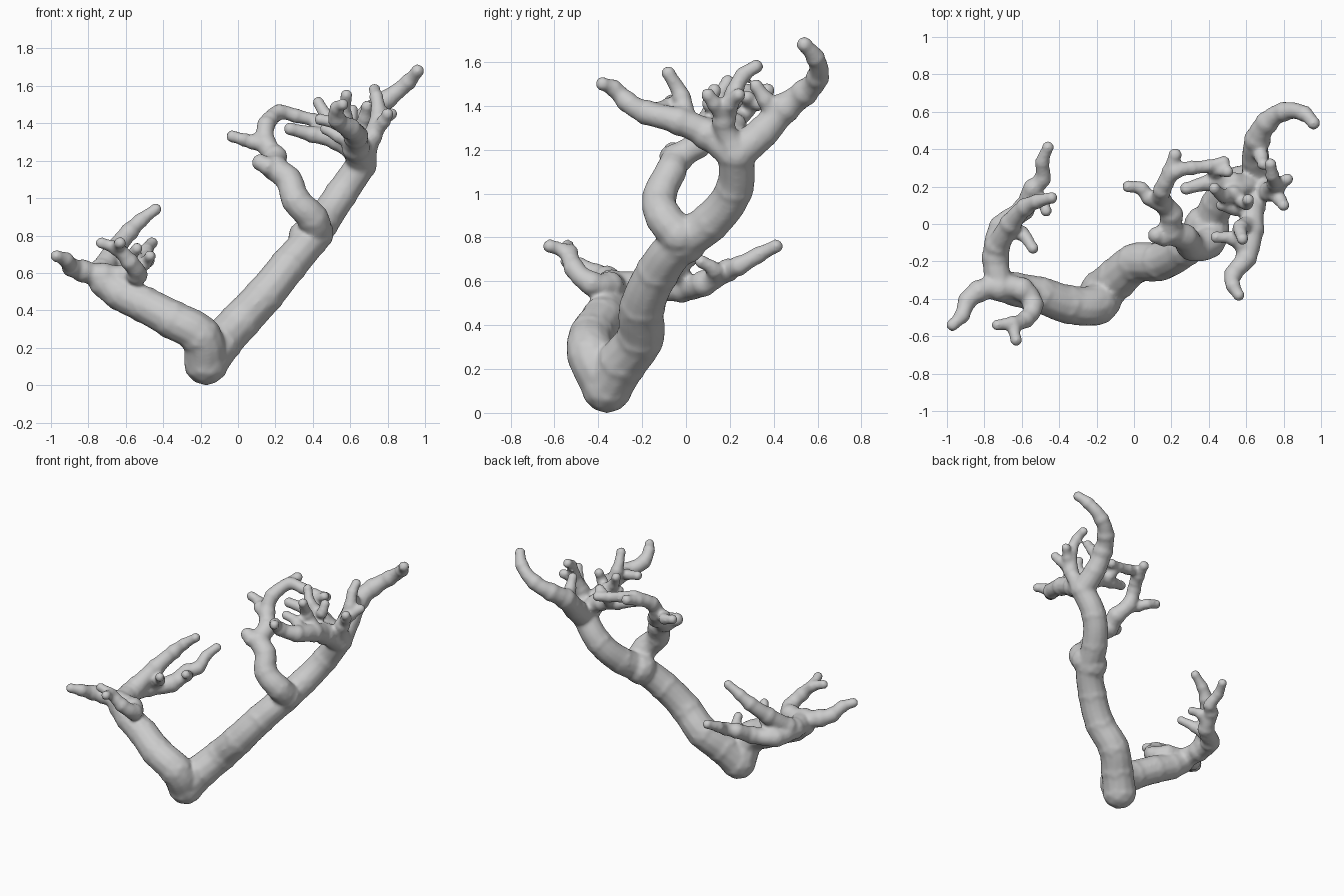
import bpy, bmesh
from mathutils import Matrix, Vector

curve = bpy.data.curves.new("branch_paths", 'CURVE')
curve.dimensions = '3D'
curve.bevel_depth = 1.0
curve.bevel_resolution = 4
curve.resolution_u = 6
curve.use_fill_caps = True
balls = [(Vector((.375, -.01, .785)), .112)]  # swollen joint where the trunk forks


def limb(r0, r1, *pts):
    """One tapering branch through the given points, with knobbly joints and round ends."""
    s = curve.splines.new('BEZIER')
    s.bezier_points.add(len(pts) - 1)
    for i, (bp, p) in enumerate(zip(s.bezier_points, pts)):
        r = r0 + (r1 - r0) * i / (len(pts) - 1)
        bp.co = p
        bp.radius = r
        bp.handle_left_type = bp.handle_right_type = 'AUTO'
        balls.append((Vector(p), r * (1.06 if r > .07 else 1.15)))


# main trunk, rising to the right
limb(.116, .082, (-.17, -.36, .12), (-.09, -.29, .23), (.01, -.21, .34), (.14, -.2, .48), (.27, -.13, .64),
     (.38, -.03, .77), (.45, .11, .87), (.55, .22, 1.02), (.66, .23, 1.18))
# low limb to the left
limb(.116, .085, (-.17, -.36, .12), (-.2, -.43, .26), (-.35, -.43, .35), (-.5, -.38, .43), (-.63, -.35, .49),
     (-.71, -.33, .55))
# left limb: outer twig
limb(.065, .031, (-.72, -.33, .58), (-.83, -.36, .61), (-.89, -.41, .63), (-.92, -.49, .67), (-.97, -.54, .69))
# left limb: front forked twig
limb(.068, .029, (-.72, -.34, .58), (-.6, -.35, .58), (-.54, -.43, .59), (-.58, -.51, .66), (-.65, -.53, .73),
     (-.73, -.54, .76))
limb(.035, .03, (-.61, -.53, .7), (-.64, -.56, .74), (-.63, -.62, .76))
# left limb: rear branch and its twigs
limb(.075, .03, (-.72, -.33, .57), (-.74, -.18, .58), (-.71, -.02, .57), (-.59, .08, .59), (-.54, .19, .65),
     (-.49, .24, .67), (-.49, .33, .72), (-.46, .41, .76))
limb(.063, .03, (-.73, -.12, .61), (-.66, 0, .72), (-.58, .09, .82), (-.52, .12, .88), (-.44, .14, .94))
limb(.047, .029, (-.69, -.01, .6), (-.6, -.05, .66), (-.54, -.13, .73))
limb(.042, .029, (-.57, .1, .6), (-.5, .13, .65), (-.47, .07, .69))

# middle branch curling forward off the trunk
limb(.09, .033, (.42, -.03, .81), (.4, -.1, .89), (.31, -.12, .99), (.27, -.07, 1.1), (.2, -.04, 1.16),
     (.2, .05, 1.22), (.15, .12, 1.29), (.15, .18, 1.39), (.19, .28, 1.44), (.22, .37, 1.47))
limb(.052, .042, (.22, -.04, 1.15), (.16, -.07, 1.17), (.12, -.06, 1.19))
limb(.044, .031, (.16, .1, 1.28), (.08, .14, 1.3), (.04, .19, 1.31), (-.03, .2, 1.33))
limb(.042, .032, (.17, .22, 1.42), (.22, .28, 1.46), (.31, .3, 1.44), (.4, .31, 1.42), (.48, .33, 1.41))

# crown: rear sweeping branch
limb(.082, .033, (.66, .23, 1.18), (.65, .35, 1.28), (.66, .45, 1.39), (.71, .54, 1.46), (.8, .6, 1.53),
     (.91, .59, 1.62), (.96, .54, 1.68))
# crown: forward branch and twigs
limb(.077, .03, (.66, .22, 1.18), (.63, .1, 1.27), (.63, -.03, 1.33), (.6, -.18, 1.37), (.53, -.27, 1.42),
     (.53, -.33, 1.48), (.56, -.38, 1.5))
limb(.05, .03, (.62, 0, 1.33), (.57, -.02, 1.44), (.58, -.08, 1.55))
limb(.042, .03, (.6, -.15, 1.37), (.53, -.08, 1.4), (.44, -.07, 1.42))
# crown: right twigs
limb(.057, .03, (.68, .21, 1.22), (.72, .17, 1.33), (.77, .2, 1.41), (.82, .24, 1.45))
limb(.04, .03, (.73, .17, 1.35), (.78, .13, 1.41), (.8, .1, 1.45))
limb(.045, .03, (.72, .18, 1.34), (.75, .22, 1.46), (.74, .26, 1.54), (.73, .32, 1.58))
limb(.045, .03, (.66, .4, 1.36), (.68, .36, 1.43), (.69, .32, 1.49))
# crown: inner twigs reaching left
limb(.063, .033, (.66, .2, 1.22), (.53, .22, 1.31), (.4, .22, 1.34), (.28, .19, 1.37))
limb(.05, .03, (.6, .2, 1.28), (.53, .16, 1.38), (.48, .15, 1.43), (.43, .19, 1.51))
limb(.04, .03, (.53, .16, 1.37), (.6, .11, 1.41), (.61, .13, 1.47))
limb(.04, .03, (.48, .22, 1.33), (.43, .28, 1.38), (.5, .28, 1.44))
limb(.04, .03, (.63, .1, 1.28), (.54, .08, 1.33), (.47, .1, 1.37))

# turn the paths into one welded skin
src = bpy.data.objects.new("branch_paths", curve)
bpy.context.collection.objects.link(src)
bpy.context.view_layer.update()
mesh = bpy.data.meshes.new_from_object(src.evaluated_get(bpy.context.evaluated_depsgraph_get()))
bpy.data.objects.remove(src)
bm = bmesh.new()
bm.from_mesh(mesh)
for p, r in balls:
    bmesh.ops.create_icosphere(bm, subdivisions=2, radius=r, matrix=Matrix.Translation(p))
bm.to_mesh(mesh)
bm.free()
obj = bpy.data.objects.new("branching_stem", mesh)
bpy.context.collection.objects.link(obj)
remesh = obj.modifiers.new("weld", 'REMESH')
remesh.mode = 'VOXEL'
remesh.voxel_size = 0.011
remesh.use_smooth_shade = True
smooth = obj.modifiers.new("soften", 'SMOOTH')
smooth.factor = 0.5
smooth.iterations = 8
